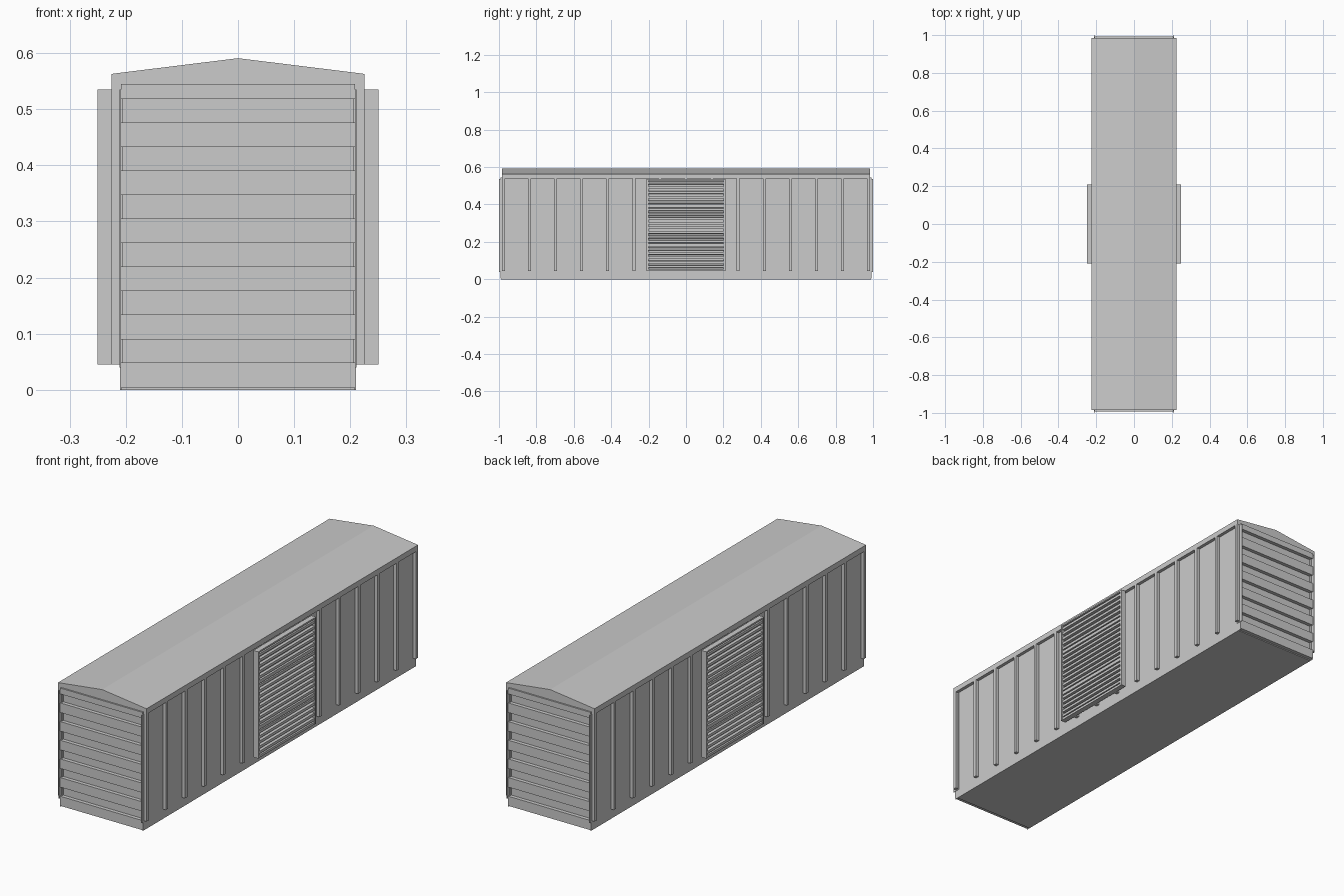
import bpy, bmesh

if "Cube" in bpy.data.objects:
    bpy.data.objects.remove(bpy.data.objects["Cube"])


def mesh_object(name, bm):
    bmesh.ops.recalc_face_normals(bm, faces=bm.faces[:])
    mesh = bpy.data.meshes.new(name)
    bm.to_mesh(mesh)
    bm.free()
    obj = bpy.data.objects.new(name, mesh)
    bpy.context.collection.objects.link(obj)
    return obj


def add_prism(bm, profile, y0, y1):
    """Extrude an x-z profile along y."""
    face = bm.faces.new([bm.verts.new((x, y0, z)) for x, z in profile])
    ext = bmesh.ops.extrude_face_region(bm, geom=[face])
    verts = [v for v in ext["geom"] if isinstance(v, bmesh.types.BMVert)]
    bmesh.ops.translate(bm, verts=verts, vec=(0, y1 - y0, 0))


def add_box(bm, x0, x1, y0, y1, z0, z1):
    add_prism(bm, [(x0, z0), (x1, z0), (x1, z1), (x0, z1)], y0, y1)


def mirror(obj, x=False, y=False):
    mod = obj.modifiers.new("Mirror", "MIRROR")
    mod.use_axis = (x, y, False)
    mod.use_clip = False
    mod.use_mirror_merge = False


# Main body
bm = bmesh.new()
add_box(bm, -0.21, 0.21, -0.975, 0.975, 0, 0.55)
mesh_object("body", bm)

# Shallow pitched roof with overhanging eaves
bm = bmesh.new()
add_prism(bm, [(-0.225, 0.538), (0.225, 0.538), (0.225, 0.563),
               (0.21, 0.565), (0, 0.591), (-0.21, 0.565), (-0.225, 0.563)],
          -0.985, 0.985)
mesh_object("roof", bm)

# Evenly spaced side posts, continuing behind the sliding doors
bm = bmesh.new()
for i in range(-7, 8):
    y = i * 0.1395
    add_box(bm, 0.205, 0.225, y - 0.008, y + 0.008, 0.045, 0.54)
mirror(mesh_object("side_posts", bm), x=True)

# Horizontal corrugations on both ends
bm = bmesh.new()
for i in range(6):
    z = 0.09 + (i - 1) * 0.0857
    z0 = max(z, 0)
    add_box(bm, -0.2085, 0.2085, -0.992, -0.97, z0, z + 0.044)
add_box(bm, -0.2085, 0.2085, -0.992, -0.97, 0.518, 0.545)
mirror(mesh_object("end_corrugations", bm), y=True)

# Thin corner flanges
bm = bmesh.new()
add_box(bm, 0.2085, 0.2115, -1.0, -0.965, 0.04, 0.535)
add_box(bm, 0.2075, 0.21, -0.99, -0.965, 0, 0.04)
mirror(mesh_object("corner_flanges", bm), x=True, y=True)

# Sliding door: backing plate and frame
bm = bmesh.new()
add_box(bm, 0.225, 0.236, -0.21, 0.21, 0.045, 0.535)
for s in (-1, 1):
    add_box(bm, 0.225, 0.25, s * 0.2, s * 0.21, 0.045, 0.535)
for z0, z1 in ((0.045, 0.056), (0.174, 0.19), (0.385, 0.4), (0.528, 0.535)):
    add_box(bm, 0.225, 0.249, -0.2, 0.2, z0, z1)
mirror(mesh_object("door_frame", bm), x=True)

# Horizontal door ridges, in three panels
bm = bmesh.new()
for z0, z1, count in ((0.056, 0.174, 5), (0.19, 0.385, 8), (0.4, 0.528, 5)):
    pitch = (z1 - z0) / count
    for i in range(count):
        c = z0 + (i + 0.5) * pitch
        add_prism(bm, [(0.234, c - 0.008), (0.248, c - 0.006),
                       (0.248, c + 0.006), (0.234, c + 0.008)], -0.2, 0.2)
mirror(mesh_object("door_ridges", bm), x=True)
